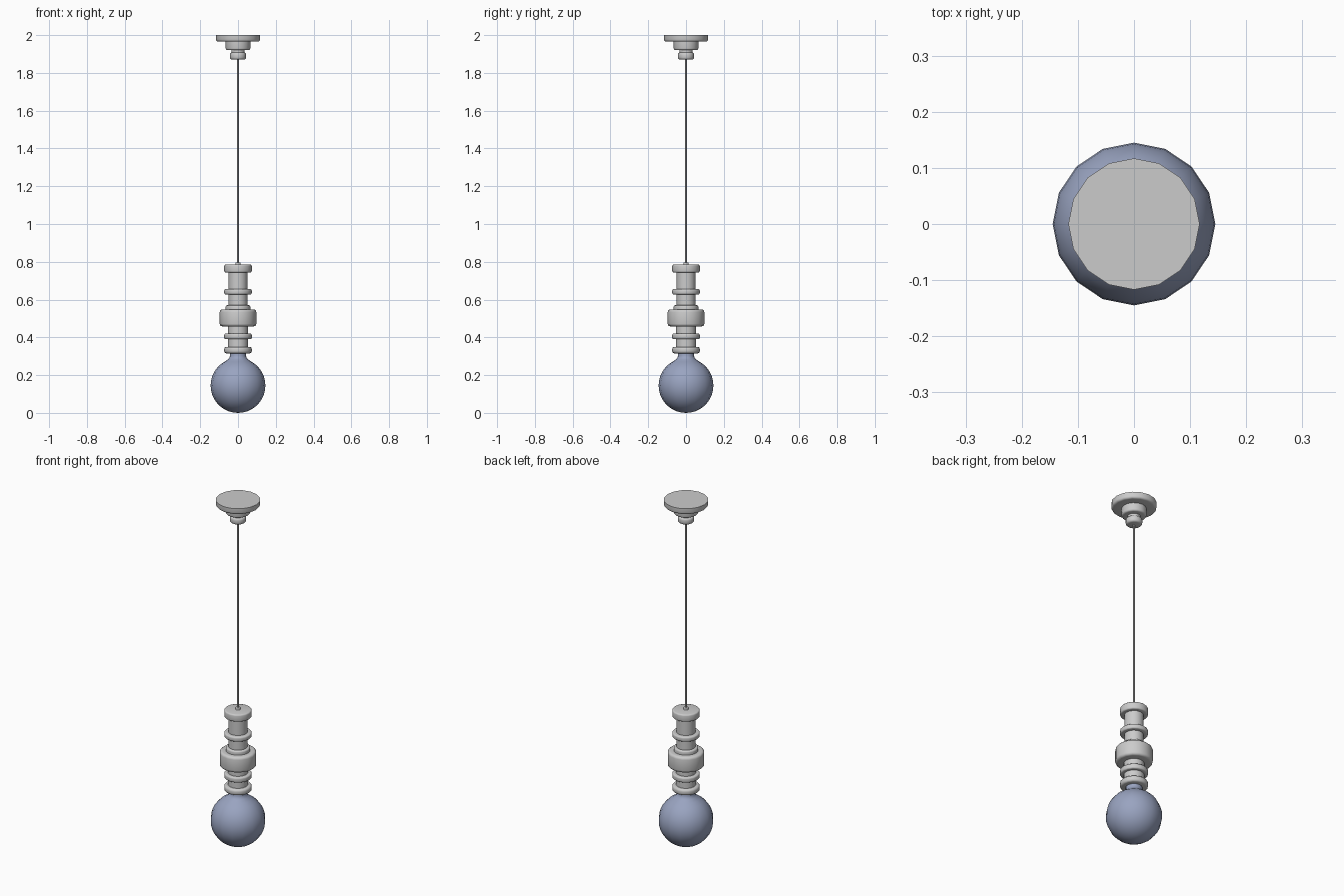
import bpy, bmesh, math

cube = bpy.data.objects.get("Cube")
if cube:
    bpy.data.objects.remove(cube)

SIDES = 16


def material(name, rgb):
    m = bpy.data.materials.new(name)
    m.use_nodes = True
    m.diffuse_color = (*rgb, 1)
    m.node_tree.nodes["Principled BSDF"].inputs["Base Color"].default_value = (*rgb, 1)
    return m


metal = material("light grey metal", (0.6, 0.6, 0.6))
glass = material("blue grey glass", (0.32, 0.37, 0.53))


def lathe(name, profile, mat, sides=SIDES):
    """Revolve (radius, height) points around z; zero radius closes to a pole."""
    bm = bmesh.new()
    rings = []
    for r, z in profile:
        count = sides if r > 0 else 1
        rings.append([bm.verts.new((r * math.cos(math.tau * i / sides),
                                    r * math.sin(math.tau * i / sides), z))
                      for i in range(count)])
    for a, b in zip(rings, rings[1:]):
        for i in range(sides):
            j = (i + 1) % sides
            quad = [a[i % len(a)], a[j % len(a)], b[j % len(b)], b[i % len(b)]]
            bm.faces.new(list(dict.fromkeys(quad)))
    for ring in (rings[0], rings[-1]):
        if len(ring) > 1:
            bm.faces.new(ring)
    bmesh.ops.recalc_face_normals(bm, faces=bm.faces)
    mesh = bpy.data.meshes.new(name)
    bm.to_mesh(mesh)
    bm.free()
    mesh.materials.append(mat)
    ob = bpy.data.objects.new(name, mesh)
    bpy.context.collection.objects.link(ob)
    bpy.ops.object.select_all(action="DESELECT")
    ob.select_set(True)
    bpy.context.view_layer.objects.active = ob
    bpy.ops.object.shade_smooth_by_angle(angle=math.radians(40))
    return ob


def collar(r, low, high, bottom=0.0, top=0.0):
    """Profile of a disc with rounded bottom and top rims."""
    points = []
    for z, b, start in ((low, bottom, -90), (high, top, 0)):
        if b == 0:
            points.append((r, z))
            continue
        centre = z + b if start < 0 else z - b
        for k in range(4):
            t = math.radians(start + 30 * k)
            points.append((r - b + b * math.cos(t), centre + b * math.sin(t)))
    return points


# Ceiling canopy, stepped down to the cord grip
lathe("ceiling_canopy",
      collar(0.043, 1.87, 1.908, 0.012, 0.012) + collar(0.034, 1.908, 1.92)
      + collar(0.065, 1.92, 1.965, 0.01) + collar(0.117, 1.965, 2.0, 0.012), metal)

# Hanging cord and its ferrule
lathe("cord", collar(0.005, 0.78, 1.88), metal, 8)
lathe("cord_ferrule", collar(0.014, 0.78, 0.797, 0, 0.004), metal)

# Turned lamp holder: alternating collars and necks
rim = 0.008
lathe("lamp_holder",
      collar(0.073, 0.315, 0.35, 0.012, 0.012) + collar(0.053, 0.35, 0.39)
      + collar(0.073, 0.39, 0.42, rim, rim) + collar(0.053, 0.42, 0.458)
      + collar(0.097, 0.458, 0.548, 0.014, 0.014)
      + collar(0.065, 0.548, 0.57, 0, rim) + collar(0.05, 0.57, 0.627)
      + collar(0.073, 0.627, 0.655, rim, rim) + collar(0.05, 0.655, 0.743)
      + collar(0.073, 0.743, 0.785, rim, rim), metal)

# Globe bulb with a short flared neck
R = 0.145
globe = [(R * math.sin(math.radians(a)), R - R * math.cos(math.radians(a)))
         for a in range(10, 151, 10)]
lathe("globe_bulb",
      [(0, 0)] + globe + [(0.054, 0.283), (0.046, 0.292), (0.043, 0.302), (0.043, 0.325)], glass)
